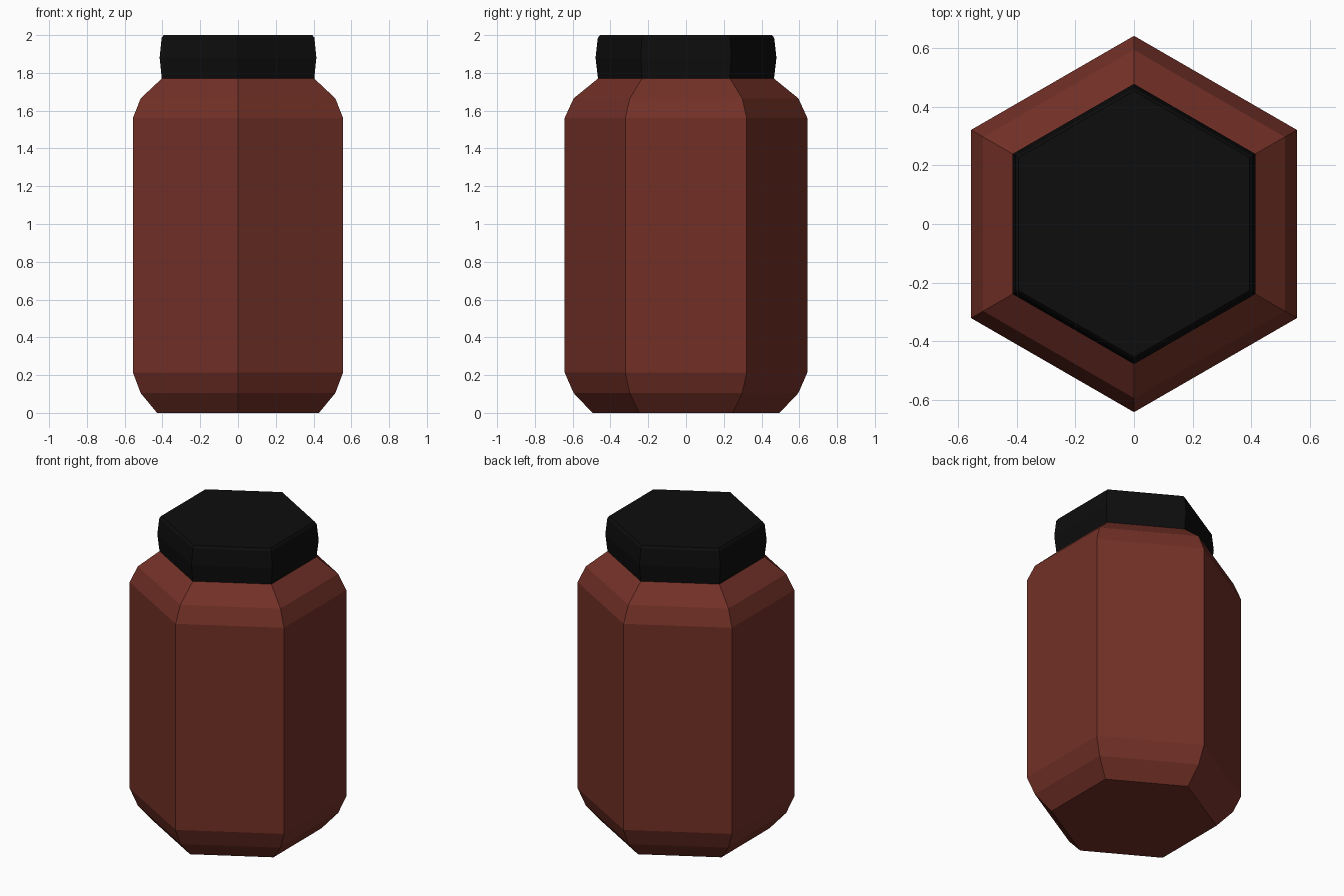
import bpy, bmesh, math

if "Cube" in bpy.data.objects:
    bpy.data.objects.remove(bpy.data.objects["Cube"])

SIDES = 6


def material(name, rgb):
    m = bpy.data.materials.new(name)
    m.diffuse_color = (*rgb, 1)
    m.use_nodes = True
    m.node_tree.nodes["Principled BSDF"].inputs["Base Color"].default_value = m.diffuse_color
    return m


def hex_solid(name, profile, mat, cap_top=True):
    """Stack hexagon rings (corner radius, z), with corners on the y axis."""
    bm = bmesh.new()
    rings = []
    for r, z in profile:
        angles = [math.pi / 2 + i * math.tau / SIDES for i in range(SIDES)]
        rings.append([bm.verts.new((r * math.cos(a), r * math.sin(a), z)) for a in angles])
    for low, high in zip(rings, rings[1:]):
        for i in range(SIDES):
            j = (i + 1) % SIDES
            bm.faces.new((low[i], low[j], high[j], high[i]))
    bm.faces.new(rings[0][::-1])
    if cap_top:
        bm.faces.new(rings[-1])
    mesh = bpy.data.meshes.new(name)
    bm.to_mesh(mesh)
    bm.free()
    mesh.materials.append(mat)
    obj = bpy.data.objects.new(name, mesh)
    bpy.context.collection.objects.link(obj)
    return obj


brown = material("red brown", (0.17, 0.03, 0.02))
black = material("black", (0.004, 0.004, 0.004))

# Jar body with chamfered base and shoulders; its top is closed by the lid
hex_solid("jar_body", [(0.495, 0), (0.595, 0.105), (0.643, 0.215), (0.643, 1.56),
                       (0.595, 1.665), (0.466, 1.77)], brown, cap_top=False)

# Lid, slightly bulged with a small top bevel
hex_solid("lid", [(0.466, 1.77), (0.479, 1.88), (0.467, 1.985), (0.455, 2.0)], black)
